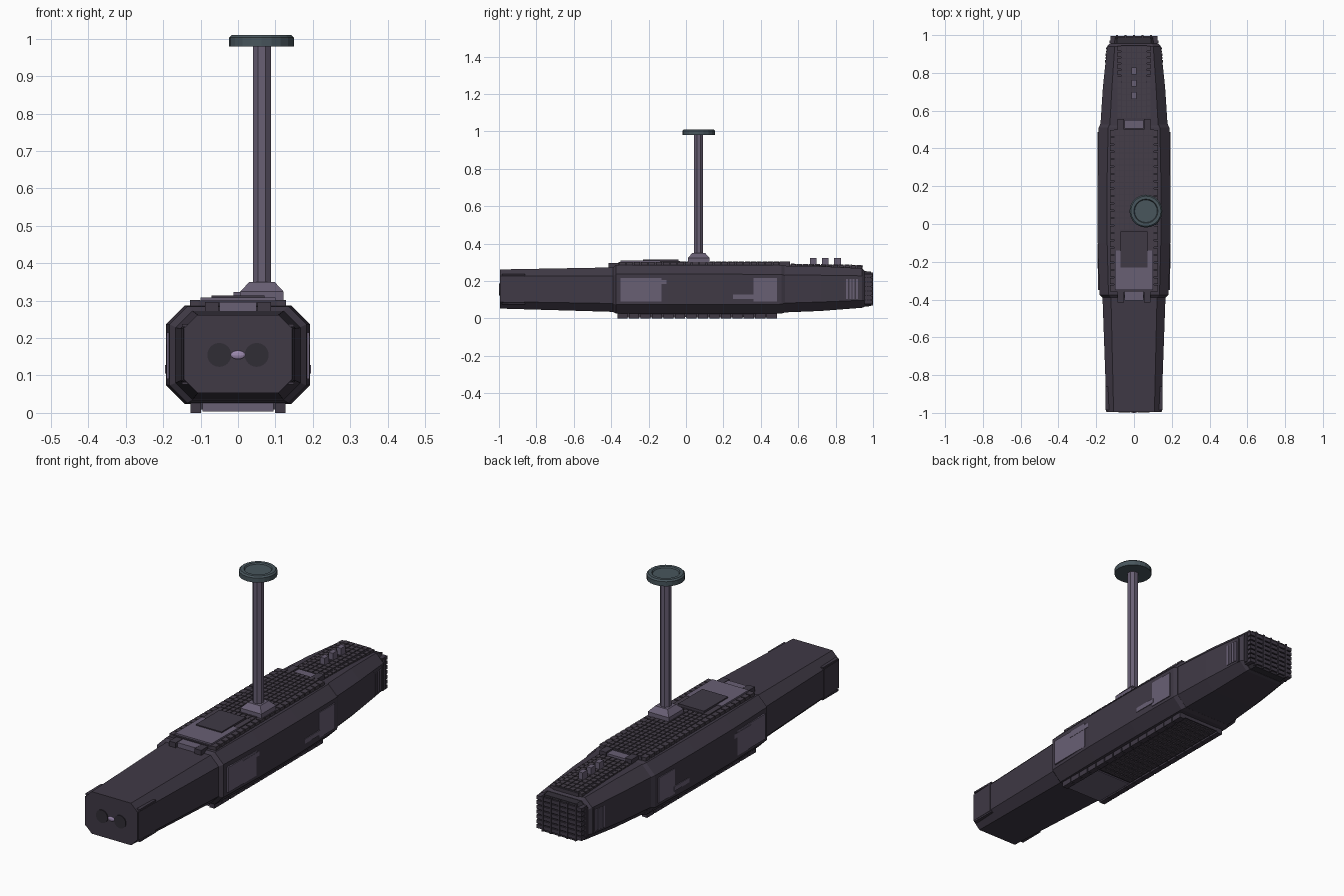
import bpy, bmesh, math
from mathutils import Matrix, Vector

if "Cube" in bpy.data.objects:
    bpy.data.objects.remove(bpy.data.objects["Cube"])


def material(name, rgb):
    m = bpy.data.materials.new(name)
    m.diffuse_color = (*rgb, 1)
    m.use_nodes = True
    m.node_tree.nodes["Principled BSDF"].inputs["Base Color"].default_value = m.diffuse_color
    return m


DARK = material("dark_hull", (0.050, 0.041, 0.060))
TILE = material("tile", (0.058, 0.048, 0.066))
LIGHT = material("light_panel", (0.14, 0.115, 0.175))
BLACK = material("recess", (0.030, 0.026, 0.036))
DISH = material("dish", (0.065, 0.092, 0.108))
LENS = material("lens", (0.33, 0.25, 0.42))


def finish(name, bm, mat):
    bmesh.ops.recalc_face_normals(bm, faces=bm.faces)
    me = bpy.data.meshes.new(name)
    bm.to_mesh(me)
    bm.free()
    me.materials.append(mat)
    ob = bpy.data.objects.new(name, me)
    bpy.context.collection.objects.link(ob)
    return ob


def boxes(name, spans, mat):
    """One object from boxes given as (x0, x1, y0, y1, z0, z1)."""
    bm = bmesh.new()
    for x0, x1, y0, y1, z0, z1 in spans:
        m = Matrix.Translation(((x0 + x1) / 2, (y0 + y1) / 2, (z0 + z1) / 2))
        m = m @ Matrix.Diagonal((x1 - x0, y1 - y0, z1 - z0, 1))
        bmesh.ops.create_cube(bm, size=1, matrix=m)
    return finish(name, bm, mat)


def both(spans):
    """Add the copy mirrored across x = 0."""
    return spans + [(-s[1], -s[0], *s[2:]) for s in spans]


def rows(a, b, n, gap=0.004):
    step = (b - a) / n
    return [(a + i * step + gap / 2, a + (i + 1) * step - gap / 2) for i in range(n)]


def hull(name, stations, mat):
    """Loft chamfered sections (y, half width, bottom, top, chamfer)."""
    bm = bmesh.new()
    rings = []
    for y, w, b, t, c in stations:
        right = [(w - c, b), (w, b + c), (w, t - c), (w - c, t)]
        pts = right + [(-x, z) for x, z in reversed(right)]
        rings.append([bm.verts.new((x, y, z)) for x, z in pts])
    for r, s in zip(rings, rings[1:]):
        for i in range(8):
            bm.faces.new((r[i], r[i - 1], s[i - 1], s[i]))
    bm.faces.new(rings[0])
    bm.faces.new(rings[-1])
    return finish(name, bm, mat)


def cylinder(name, r1, r2, n, loc, depth, mat, rot=Matrix()):
    bm = bmesh.new()
    bmesh.ops.create_cone(bm, cap_ends=True, segments=n, radius1=r1, radius2=r2, depth=depth,
                          matrix=Matrix.Translation(loc) @ rot)
    return finish(name, bm, mat)


# Main body sections
hull("bow_hull", [(-0.995, .145, .053, .262, .037), (-0.38, .167, .035, .273, .045)], DARK)
hull("middle_hull", [(-0.39, .166, .035, .273, .045), (-0.375, .183, .026, .285, .048),
                     (-0.1, .192, .024, .287, .05), (0.2, .193, .024, .287, .05),
                     (0.51, .187, .026, .285, .05), (0.53, .178, .032, .28, .05)], DARK)
hull("stern_hull", [(0.52, .178, .032, .282, .05), (0.72, .165, .04, .279, .048),
                    (0.94, .142, .057, .268, .04), (0.955, .13, .062, .255, .035)], DARK)
hull("stern_block", [(0.94, .122, .062, .255, .03), (0.988, .118, .066, .25, .03)], BLACK)

# Bow corner plates
hull("bow_collar", [(-0.992, .147, .085, .228, .002), (-0.865, .152, .082, .23, .002)], DARK)
boxes("bow_trim", both([(.126, .150, -.985, -.86, .0755, .083), (.126, .150, -.985, -.86, .23, .238)]), DARK)

# Bow twin discs with lens
quarter = Matrix.Rotation(math.pi / 2, 4, 'X')
for side in (-1, 1):
    cylinder("bow_port", .032, .032, 24, (side * .05, -.995, .155), .008, BLACK, quarter)
bm = bmesh.new()
bmesh.ops.create_uvsphere(bm, u_segments=16, v_segments=8, radius=1,
                          matrix=Matrix.Translation((0, -.993, .155)) @ Matrix.Diagonal((.02, .007, .012, 1)))
finish("bow_lens", bm, LENS)

# Top deck plate and its tiles
boxes("top_deck", [(-.105, .105, -.36, .50, .28, .301)], DARK)
boxes("top_deck_tiles", [(x0, x1, y0, y1, .30, .305) for x0, x1 in rows(-.1, .1, 8)
                         for y0, y1 in rows(-.03, .50, 17)], TILE)
boxes("top_edge_blocks", both([(.102, .128, y0, y1, .278, .302) for y0, y1 in rows(-.36, .50, 22, .006)]), TILE)

# Front deck frame and hatch
boxes("deck_frame", both([(.072, .1, -.25, -.14, .295, .309)]) + [(-.1, .1, -.35, -.225, .295, .309)], LIGHT)
boxes("deck_hatch", [(-.071, .071, -.23, -.04, .295, .314)], DARK)
boxes("deck_sides", both([(.073, .1, -.14, -.03, .295, .306)]), TILE)
boxes("deck_front_lip", [(-.05, .05, -.405, -.355, .268, .296)], LIGHT)
boxes("deck_lip_blocks", both([(.052, .088, -.415, -.355, .265, .297)]), DARK)
boxes("deck_rear_lip", [(-.05, .05, .505, .55, .275, .297)], LIGHT)
boxes("rear_lip_blocks", both([(.052, .088, .50, .555, .27, .304)]), DARK)

# Stern deck, tilted with the hull
stern = [boxes("stern_deck", [(-.07, .07, .555, .945, .265, .289)], DARK),
         boxes("stern_deck_tiles", [(x0, x1, y0, y1, .285, .293) for x0, x1 in rows(-.066, .066, 5)
                                    for y0, y1 in rows(.56, .94, 12)], TILE),
         boxes("stern_edge_blocks", both([(.068, .088, y0, y1, .262, .288)
                                          for y0, y1 in rows(.56, .945, 12, .006)]), TILE)]
pivot = Matrix.Translation((0, .55, .28))
for ob in stern:
    ob.data.transform(pivot @ Matrix.Rotation(math.radians(-1), 4, 'X') @ pivot.inverted())
boxes("stern_fins", [(-.012, .012, y - .018, y + .018, .28, .323) for y in (.68, .745, .81)], LIGHT)

# Belly plate, tiles and rails
boxes("belly_plate", [(-.1, .1, -.36, .485, .009, .035)], DARK)
boxes("belly_tiles", [(x0, x1, y0, y1, .004, .012) for x0, x1 in rows(-.095, .095, 7)
                      for y0, y1 in rows(-.14, .48, 18)], TILE)
boxes("belly_front_panel", [(-.095, .095, -.365, -.15, .004, .03)], LIGHT)
boxes("belly_rails", both([(.099, .127, y0, y1, 0, .034) for y0, y1 in rows(-.37, .49, 14, .006)]), DARK)

# Side panels on the middle hull
boxes("side_panels", both([(.17, .1915, -.35, -.13, .09, .215), (.17, .193, -.235, -.105, .183, .205),
                           (.17, .1925, .36, .487, .09, .215), (.17, .1945, .25, .37, .105, .128)]), LIGHT)

# Side vents near the stern
boxes("side_vent_frame", both([(.12, .152, .84, .85, .095, .22), (.12, .147, .925, .935, .095, .22)]), DARK)
boxes("side_vent_slats", both([(.12, .153 - (y0 - .85) * .06, y0, y1, .105, .21)
                               for y0, y1 in rows(.853, .922, 4, .006)]), LIGHT)

# Stern grille, wrapping round the end
boxes("stern_slats", [(-.124, .124, .955, .996, z0, z1) for z0, z1 in rows(.075, .242, 7, .006)], DARK)
boxes("stern_bars", [(x - .004, x + .004, .98, 1, .07, .247) for x in (-.09, -.045, 0, .045, .09)], DARK)
boxes("stern_side_bars", both([(.115, .131, .958, .972, .085, .235)]), DARK)

# Mast with dish
s2 = math.sqrt(2)
turn = Matrix.Rotation(math.pi / 4, 4, 'Z')
cylinder("mast_foot", .058 * s2, .058 * s2, 4, (.064, .068, .312), .024, LIGHT, turn)
cylinder("mast_foot_top", .058 * s2, .034 * s2, 4, (.064, .068, .337), .026, LIGHT, turn)
eighth = Matrix.Rotation(math.pi / 8, 4, 'Z')
cylinder("mast", .026, .026, 8, (.064, .068, .665), .64, LIGHT, eighth)
bm = bmesh.new()
profile = [(0, .98), (.087, .98), (.087, 1.003), (.08, 1.01), (.064, 1.01), (.06, 1.004), (0, 1.004)]
vs = [bm.verts.new((.063 + r, .068, z)) for r, z in profile]
es = [bm.edges.new(p) for p in zip(vs, vs[1:])]
bmesh.ops.spin(bm, geom=vs + es, cent=(.063, .068, 0), axis=(0, 0, 1), angle=math.tau, steps=20)
bmesh.ops.remove_doubles(bm, verts=bm.verts, dist=1e-4)
finish("mast_dish", bm, DISH)
